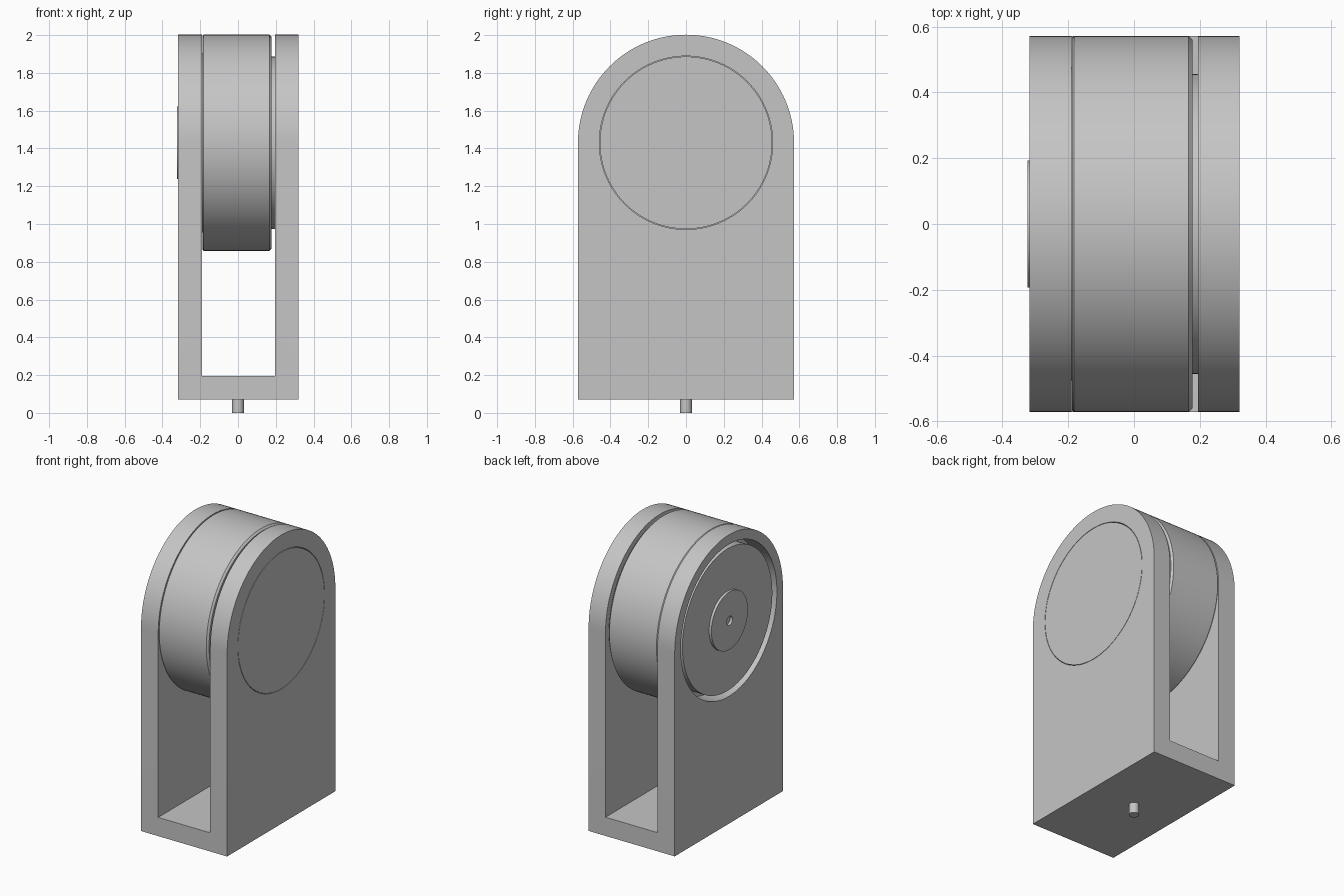
import bpy, bmesh
from math import pi, sin, cos

cube = bpy.data.objects.get("Cube")
if cube:
    bpy.data.objects.remove(cube, do_unlink=True)

grey = bpy.data.materials.new("plain grey")
grey.use_nodes = True
GREY = (0.56, 0.56, 0.56, 1)
grey.diffuse_color = GREY
grey.node_tree.nodes["Principled BSDF"].inputs["Base Color"].default_value = GREY

AXIS_Z = 1.43      # height of the wheel axis
RADIUS = 0.572     # wheel radius and half depth of the frame
BASE_Z = 0.07
SEGMENTS = 128


def finish(name, bm):
    bmesh.ops.remove_doubles(bm, verts=bm.verts, dist=1e-5)
    bmesh.ops.recalc_face_normals(bm, faces=bm.faces)
    mesh = bpy.data.meshes.new(name)
    bm.to_mesh(mesh)
    bm.free()
    mesh.materials.append(grey)
    obj = bpy.data.objects.new(name, mesh)
    bpy.context.collection.objects.link(obj)
    return obj


def smooth(obj):
    bpy.ops.object.select_all(action='DESELECT')
    obj.select_set(True)
    bpy.context.view_layer.objects.active = obj
    bpy.ops.object.shade_smooth_by_angle(angle=pi / 6)


def lathe(name, profile, upright=False, z=AXIS_Z):
    """Spin (position along axis, radius) points about the x or z axis."""
    bm = bmesh.new()
    if upright:
        pts, axis = [(r, 0, a) for a, r in profile], (0, 0, 1)
    else:
        pts, axis = [(a, 0, r + z) for a, r in profile], (1, 0, 0)
    verts = [bm.verts.new(p) for p in pts]
    edges = [bm.edges.new(pair) for pair in zip(verts, verts[1:])]
    bmesh.ops.spin(bm, geom=verts + edges, cent=(0, 0, 0 if upright else z),
                   axis=axis, angle=2 * pi, steps=SEGMENTS)
    return finish(name, bm)


def rod(name, start, end, radius, **options):
    return lathe(name, [(start, 0), (start, radius), (end, radius), (end, 0)], **options)


def cut(obj, cutter):
    mod = obj.modifiers.new("cut", 'BOOLEAN')
    mod.operation, mod.solver, mod.object = 'DIFFERENCE', 'EXACT', cutter
    bpy.ops.object.select_all(action='DESELECT')
    bpy.context.view_layer.objects.active = obj
    obj.select_set(True)
    bpy.ops.object.modifier_apply(modifier=mod.name)
    bpy.data.objects.remove(cutter, do_unlink=True)


# Frame: arched side profile pushed through the full width
bm = bmesh.new()
outline = [(-RADIUS, BASE_Z), (RADIUS, BASE_Z)]
outline += [(RADIUS * cos(pi * i / 64), AXIS_Z + RADIUS * sin(pi * i / 64)) for i in range(65)]
face = bm.faces.new([bm.verts.new((-0.317, y, z)) for y, z in outline])
grown = bmesh.ops.extrude_face_region(bm, geom=[face])["geom"]
bmesh.ops.translate(bm, vec=(0.637, 0, 0),
                    verts=[v for v in grown if isinstance(v, bmesh.types.BMVert)])
frame = finish("frame", bm)

# Slot between the two side plates
bm = bmesh.new()
bmesh.ops.create_cube(bm, size=1)
for v in bm.verts:
    v.co.x = 0.195 if v.co.x > 0 else -0.19
    v.co.y *= 2
    v.co.z = 2.5 if v.co.z > 0 else 0.195
cut(frame, finish("slot_cutter", bm))

# Round openings in the plates
cut(frame, rod("right_bore", -0.5, -0.1, 0.508))
cut(frame, rod("left_bore", 0.1, 0.5, 0.459))

# Wheel with bevelled rims
wheel = lathe("wheel", [(-0.188, 0), (-0.188, 0.566), (-0.182, RADIUS),
                        (0.166, RADIUS), (0.178, 0.56), (0.178, 0)])

# Boss filling the left plate, disc filling the right plate
left_boss = rod("left_boss", 0.17, 0.32, 0.456)
right_disc = rod("right_disc", -0.306, -0.18, 0.475)

# Raised cap with a small centre hole
hub_cap = lathe("hub_cap", [(-0.30, 0), (-0.30, 0.03), (-0.323, 0.03),
                            (-0.323, 0.193), (-0.30, 0.193)])

# Mounting pin under the base
base_pin = rod("base_pin", 0, 0.08, 0.031, upright=True)

for part in (frame, wheel, left_boss, right_disc, hub_cap, base_pin):
    smooth(part)
